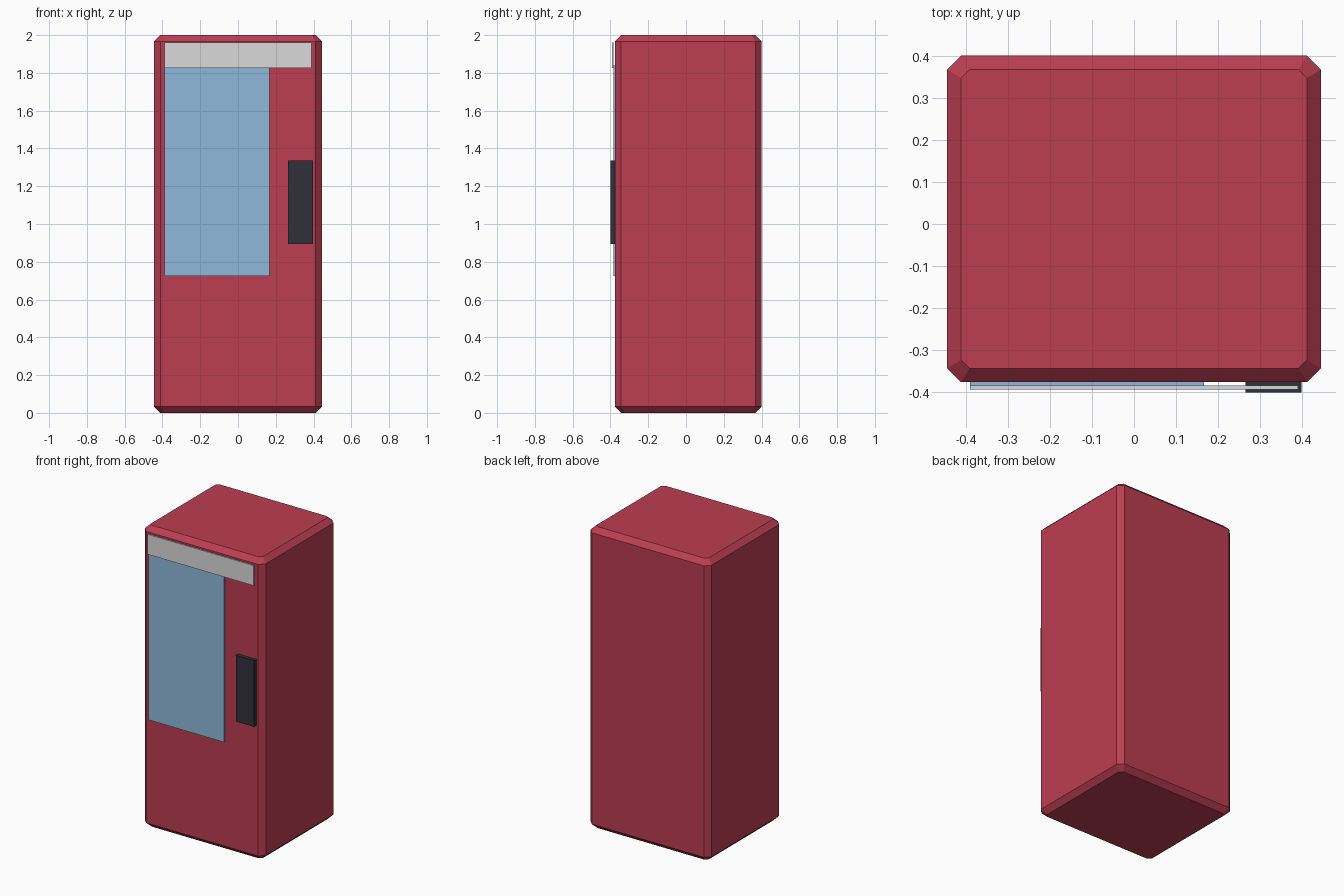
import bpy
import bmesh

default = bpy.data.objects.get("Cube")
if default:
    bpy.data.objects.remove(default, do_unlink=True)


def make_material(name, rgb):
    mat = bpy.data.materials.new(name)
    mat.use_nodes = True
    mat.diffuse_color = (*rgb, 1)
    mat.node_tree.nodes["Principled BSDF"].inputs["Base Color"].default_value = (*rgb, 1)
    return mat


def add_object(name, bm, mat):
    bmesh.ops.recalc_face_normals(bm, faces=bm.faces)
    mesh = bpy.data.meshes.new(name)
    bm.to_mesh(mesh)
    bm.free()
    mesh.materials.append(mat)
    obj = bpy.data.objects.new(name, mesh)
    bpy.context.collection.objects.link(obj)
    return obj


def add_box(name, xs, ys, zs, mat):
    bm = bmesh.new()
    bmesh.ops.create_cube(bm, size=1)
    for v in bm.verts:
        v.co = [lo + (c + 0.5) * (hi - lo) for c, (lo, hi) in zip(v.co, (xs, ys, zs))]
    return add_object(name, bm, mat)


def octagon(bm, inset, corner, z):
    """Ring of a rectangle with cut corners, inset from the cabinet outline."""
    x, y = HALF_X - inset, HALF_Y - inset
    a, b = x - corner, y - corner
    outline = [(a, -y), (x, -b), (x, b), (a, y), (-a, y), (-x, b), (-x, -b), (-a, -y)]
    return [bm.verts.new((px, py + CENTRE_Y, z)) for px, py in outline]


red = make_material("cabinet red", (0.503, 0.048, 0.084))
blue = make_material("window blue", (0.275, 0.479, 0.708))
grey = make_material("sign grey", (0.70, 0.70, 0.70))
dark = make_material("panel charcoal", (0.030, 0.031, 0.042))

# Cabinet with chamfered edges, built from stacked rings
HALF_X, HALF_Y, CENTRE_Y = 0.444, 0.388, 0.012
CHAMFER, INNER_CORNER = 0.033, 0.02
bm = bmesh.new()
rings = [
    octagon(bm, CHAMFER, INNER_CORNER, 0),
    octagon(bm, 0, CHAMFER, CHAMFER),
    octagon(bm, 0, CHAMFER, 2 - CHAMFER),
    octagon(bm, CHAMFER, INNER_CORNER, 2),
]
for low, high in zip(rings, rings[1:]):
    for i in range(len(low)):
        j = (i + 1) % len(low)
        bm.faces.new((low[i], low[j], high[j], high[i]))
bm.faces.new(rings[0])
bm.faces.new(rings[-1])
add_object("cabinet", bm, red)

# Front details
add_box("display_window", (-0.39, 0.166), (-0.384, -0.375), (0.725, 1.84), blue)
add_box("top_sign", (-0.39, 0.39), (-0.393, -0.384), (1.827, 1.96), grey)
add_box("payment_panel", (0.265, 0.398), (-0.40, -0.375), (0.895, 1.335), dark)
